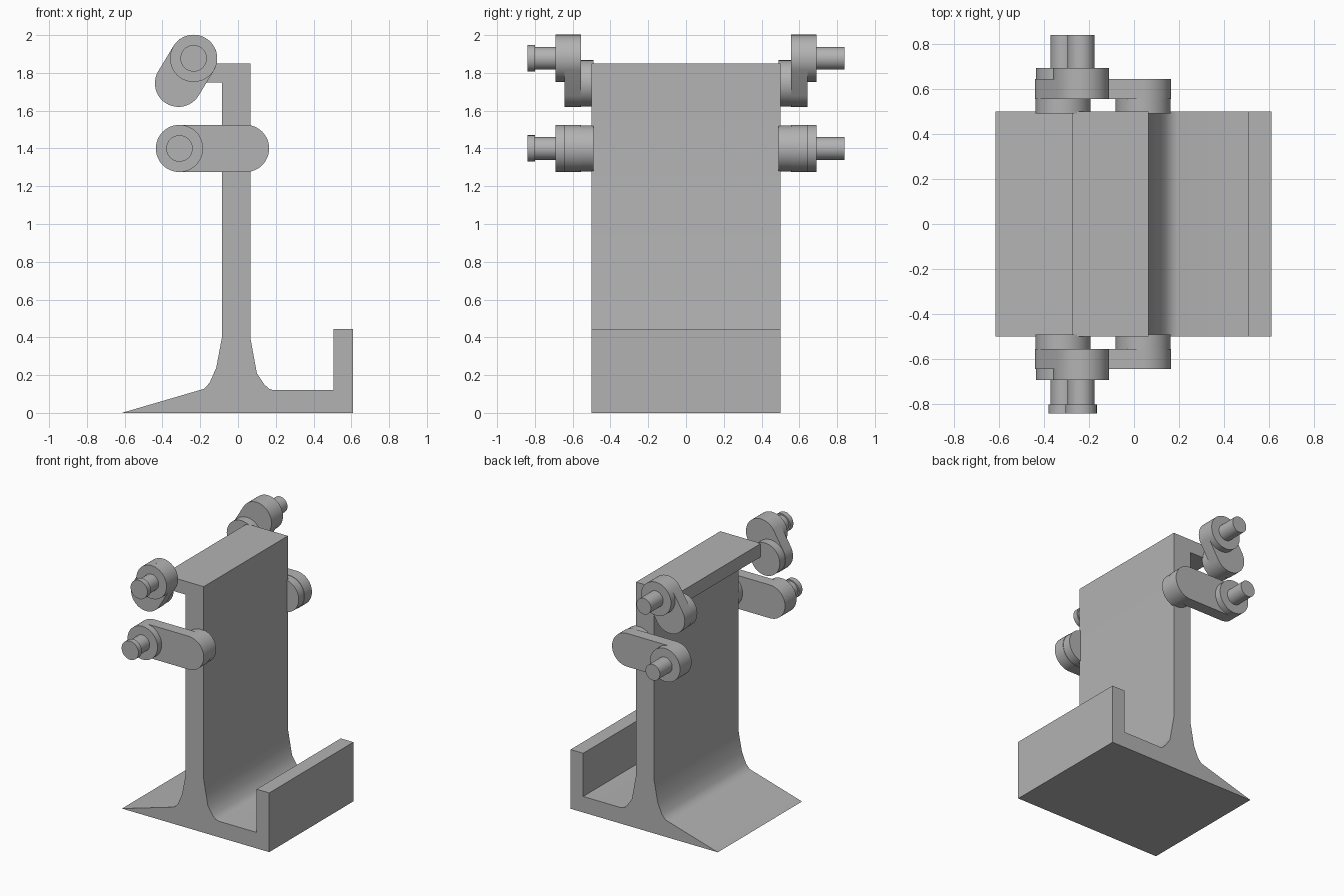
import bpy, bmesh, math
from mathutils import Vector

if "Cube" in bpy.data.objects:
    bpy.data.objects.remove(bpy.data.objects["Cube"])

grey = bpy.data.materials.new("plain grey")
grey.diffuse_color = (0.45, 0.45, 0.45, 1)
grey.use_nodes = True
grey.node_tree.nodes["Principled BSDF"].inputs["Base Color"].default_value = grey.diffuse_color


def extrude_profile(name, points, y0, y1):
    """Extrude an x-z outline along y."""
    bm = bmesh.new()
    face = bm.faces.new([bm.verts.new((x, y0, z)) for x, z in points])
    side = bmesh.ops.extrude_face_region(bm, geom=[face])
    moved = [v for v in side["geom"] if isinstance(v, bmesh.types.BMVert)]
    bmesh.ops.translate(bm, verts=moved, vec=(0, y1 - y0, 0))
    bmesh.ops.recalc_face_normals(bm, faces=bm.faces)
    mesh = bpy.data.meshes.new(name)
    bm.to_mesh(mesh)
    bm.free()
    mesh.materials.append(grey)
    obj = bpy.data.objects.new(name, mesh)
    bpy.context.collection.objects.link(obj)
    bpy.ops.object.select_all(action='DESELECT')
    obj.select_set(True)
    bpy.context.view_layer.objects.active = obj
    bpy.ops.object.shade_smooth_by_angle(angle=math.radians(35))
    return obj


def capsule(a, b, r, n=24):
    """Outline of a rounded bar from a to b; a circle when a equals b."""
    a, b = Vector(a), Vector(b)
    d = b - a
    if d.length < 1e-5:
        return [(a.x + r * math.cos(math.tau * i / (2 * n)),
                 a.y + r * math.sin(math.tau * i / (2 * n))) for i in range(2 * n)]
    start = math.atan2(d.y, d.x) - math.pi / 2
    pts = []
    for centre, offset in ((b, 0), (a, math.pi)):
        for i in range(n + 1):
            t = start + offset + math.pi * i / n
            pts.append((centre.x + r * math.cos(t), centre.y + r * math.sin(t)))
    return pts


# Stand: base plate, raised lip, filleted column and top flange
extrude_profile("stand", [
    (-0.615, 0), (0.61, 0), (0.61, 0.445), (0.505, 0.445), (0.505, 0.12),
    (0.19, 0.12), (0.165, 0.127), (0.14, 0.15), (0.10, 0.21), (0.085, 0.29),
    (0.065, 0.40), (0.065, 1.85), (-0.275, 1.85), (-0.275, 1.75),
    (-0.085, 1.75), (-0.085, 0.40), (-0.115, 0.24), (-0.15, 0.16),
    (-0.18, 0.127), (-0.205, 0.12)], -0.5, 0.5)

# Crank arms on both ends: pivot stub, arm, boss and pin
cranks = {"lower": ((0.04, 1.40), (-0.31, 1.40)),
          "upper": ((-0.315, 1.745), (-0.235, 1.877))}
for level, (pivot, tip) in cranks.items():
    for side, s in (("front", -1), ("back", 1)):
        label = f"{side}_{level}_"
        extrude_profile(label + "pivot", capsule(pivot, pivot, 0.122), s * 0.49, s * 0.60)
        extrude_profile(label + "arm", capsule(pivot, tip, 0.125), s * 0.555, s * 0.643)
        extrude_profile(label + "boss", capsule(tip, tip, 0.125), s * 0.60, s * 0.692)
        extrude_profile(label + "pin", capsule(tip, tip, 0.06), s * 0.68, s * 0.838)
        if s < 0:
            extrude_profile(label + "pin_cap", capsule(tip, tip, 0.07), -0.80, -0.84)
